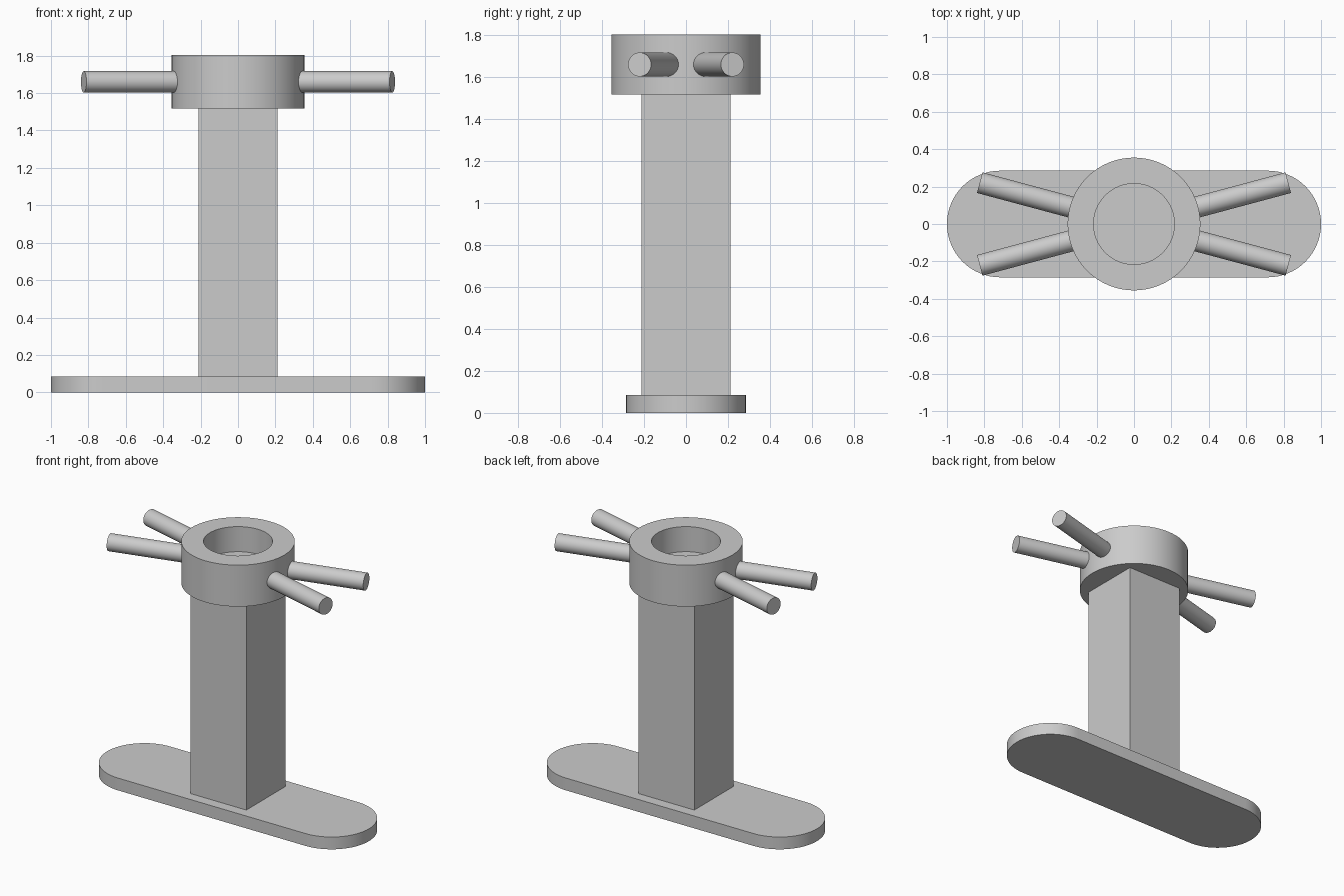
import bpy, bmesh
from math import pi, sin, cos, radians
from mathutils import Matrix, Vector

if "Cube" in bpy.data.objects:
    bpy.data.objects.remove(bpy.data.objects["Cube"], do_unlink=True)

GREY = (0.6, 0.6, 0.6, 1)
grey = bpy.data.materials.new("plain grey")
grey.use_nodes = True
grey.diffuse_color = GREY
grey.node_tree.nodes["Principled BSDF"].inputs["Base Color"].default_value = GREY


def finish(bm, name, smooth=True):
    """Turn a bmesh into a named grey object with crisp edges."""
    bmesh.ops.recalc_face_normals(bm, faces=bm.faces)
    mesh = bpy.data.meshes.new(name)
    bm.to_mesh(mesh)
    bm.free()
    mesh.materials.append(grey)
    ob = bpy.data.objects.new(name, mesh)
    bpy.context.collection.objects.link(ob)
    if smooth:
        bpy.ops.object.select_all(action='DESELECT')
        ob.select_set(True)
        bpy.context.view_layer.objects.active = ob
        bpy.ops.object.shade_smooth_by_angle(angle=radians(30))
    return ob


# Base plate: a flat slab with fully rounded ends
base_radius, base_height, steps = 0.285, 0.085, 32
bm = bmesh.new()
outline = []
for side, start in ((1, -pi / 2), (-1, pi / 2)):
    for i in range(steps + 1):
        a = start + pi * i / steps
        outline.append(bm.verts.new((side * (1 - base_radius) + base_radius * cos(a),
                                     base_radius * sin(a), 0)))
bottom = bm.faces.new(outline)
top = bmesh.ops.extrude_face_region(bm, geom=[bottom], use_keep_orig=True)
bmesh.ops.translate(bm, vec=(0, 0, base_height),
                    verts=[g for g in top["geom"] if isinstance(g, bmesh.types.BMVert)])
finish(bm, "base_plate")

# Square post
post_width, head_bottom = 0.425, 1.517
bm = bmesh.new()
bmesh.ops.create_cube(bm, size=1)
bmesh.ops.scale(bm, vec=(post_width, post_width, head_bottom - base_height), verts=bm.verts)
bmesh.ops.translate(bm, vec=(0, 0, (head_bottom + base_height) / 2), verts=bm.verts)
finish(bm, "post", smooth=False)

# Round head with a blind bore, turned from a half section
section = [(0, head_bottom), (0.355, head_bottom), (0.355, 1.803),
           (0.216, 1.803), (0.216, 1.63), (0, 1.63)]
bm = bmesh.new()
points = [bm.verts.new((r, 0, z)) for r, z in section]
edges = [bm.edges.new(pair) for pair in zip(points, points[1:])]
bmesh.ops.spin(bm, geom=points + edges, cent=(0, 0, 0), axis=(0, 0, 1),
               angle=2 * pi, steps=64)
bmesh.ops.remove_doubles(bm, verts=bm.verts, dist=0.0001)
finish(bm, "head")

# Four round handles, radiating from the head wall
inner, outer = 0.29, 0.854
handles = {"handle_back_left": 15, "handle_back_right": 165,
           "handle_front_right": 195, "handle_front_left": 345}
for name, angle in handles.items():
    direction = Vector((cos(radians(angle)), sin(radians(angle)), 0))
    place = (Matrix.Translation(direction * (inner + outer) / 2 + Vector((0, 0, 1.66)))
             @ direction.to_track_quat('Z', 'Y').to_matrix().to_4x4())
    bm = bmesh.new()
    bmesh.ops.create_cone(bm, cap_ends=True, segments=32, radius1=0.057,
                          radius2=0.057, depth=outer - inner, matrix=place)
    finish(bm, name)
